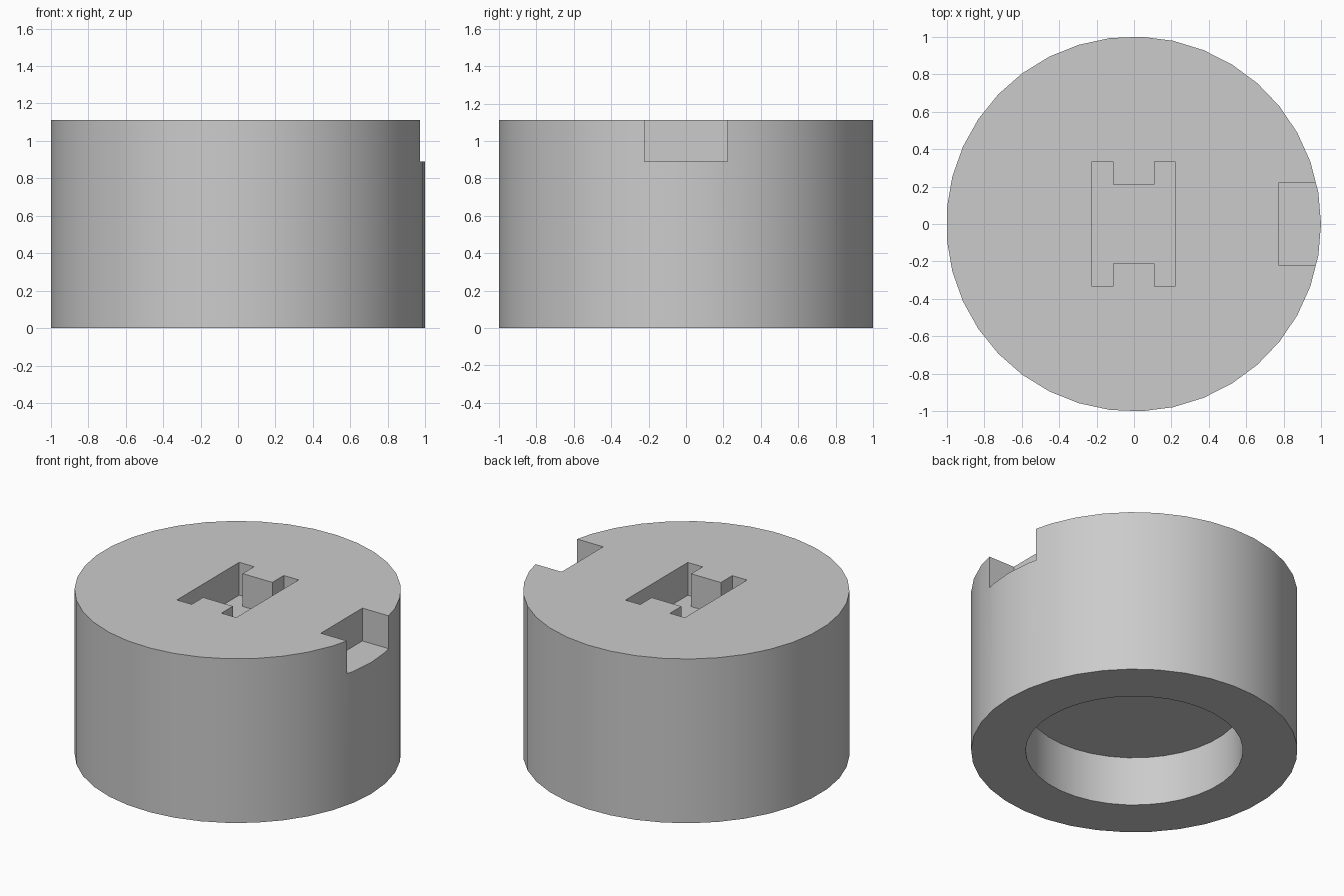
import bpy
import bmesh
import math

cube = bpy.data.objects.get("Cube")
if cube:
    bpy.data.objects.remove(cube, do_unlink=True)

U = 1 / 18          # design unit
SHIFT = -0.002      # recentres the odd-sided cylinder
SIDES = 37
HEIGHT = 20 * U

grey = bpy.data.materials.new("light_grey")
grey.use_nodes = True
colour = (0.6, 0.6, 0.6, 1)
grey.diffuse_color = colour
grey.node_tree.nodes["Principled BSDF"].inputs["Base Color"].default_value = colour


def prism(name, outline, bottom, top):
    """Extrude a counter-clockwise outline between two heights."""
    bm = bmesh.new()
    face = bm.faces.new([bm.verts.new((x + SHIFT, y, bottom)) for x, y in outline])
    extruded = bmesh.ops.extrude_face_region(bm, geom=[face])
    for v in extruded["geom"]:
        if isinstance(v, bmesh.types.BMVert):
            v.co.z = top
    bmesh.ops.recalc_face_normals(bm, faces=bm.faces)
    mesh = bpy.data.meshes.new(name)
    bm.to_mesh(mesh)
    bm.free()
    mesh.materials.append(grey)
    obj = bpy.data.objects.new(name, mesh)
    bpy.context.scene.collection.objects.link(obj)
    return obj


def circle(radius):
    step = math.tau / SIDES
    return [(radius * math.cos(i * step), radius * math.sin(i * step)) for i in range(SIDES)]


# Round body
body = prism("round_cap", circle(1.001), 0, HEIGHT)

# Blind bore underneath
bore = prism("bore_cutter", circle(12 * U), -0.2, 6 * U)

# Rectangular notch in the upper rim
notch_outline = [(14 * U, -4 * U), (1.3, -4 * U), (1.3, 4 * U), (14 * U, 4 * U)]
notch = prism("notch_cutter", notch_outline, 16 * U, HEIGHT + 0.2)

# H-shaped pocket in the top: half outline, turned to complete it
half = [(-2, -3.8), (-2, -6), (-4, -6), (-4, 6), (-2, 6), (-2, 3.8)]
outline = [(x * U, y * U) for x, y in half + [(-x, -y) for x, y in half]]
pocket = prism("pocket_cutter", outline, 16 * U, HEIGHT + 0.2)

bpy.ops.object.select_all(action="DESELECT")
body.select_set(True)
bpy.context.view_layer.objects.active = body
for cutter in (bore, notch, pocket):
    cutter.hide_render = True
    mod = body.modifiers.new(cutter.name, "BOOLEAN")
    mod.operation = "DIFFERENCE"
    mod.solver = "EXACT"
    mod.object = cutter
    bpy.ops.object.modifier_apply(modifier=mod.name)
    bpy.data.objects.remove(cutter, do_unlink=True)

bpy.ops.object.shade_smooth_by_angle(angle=math.radians(30))
